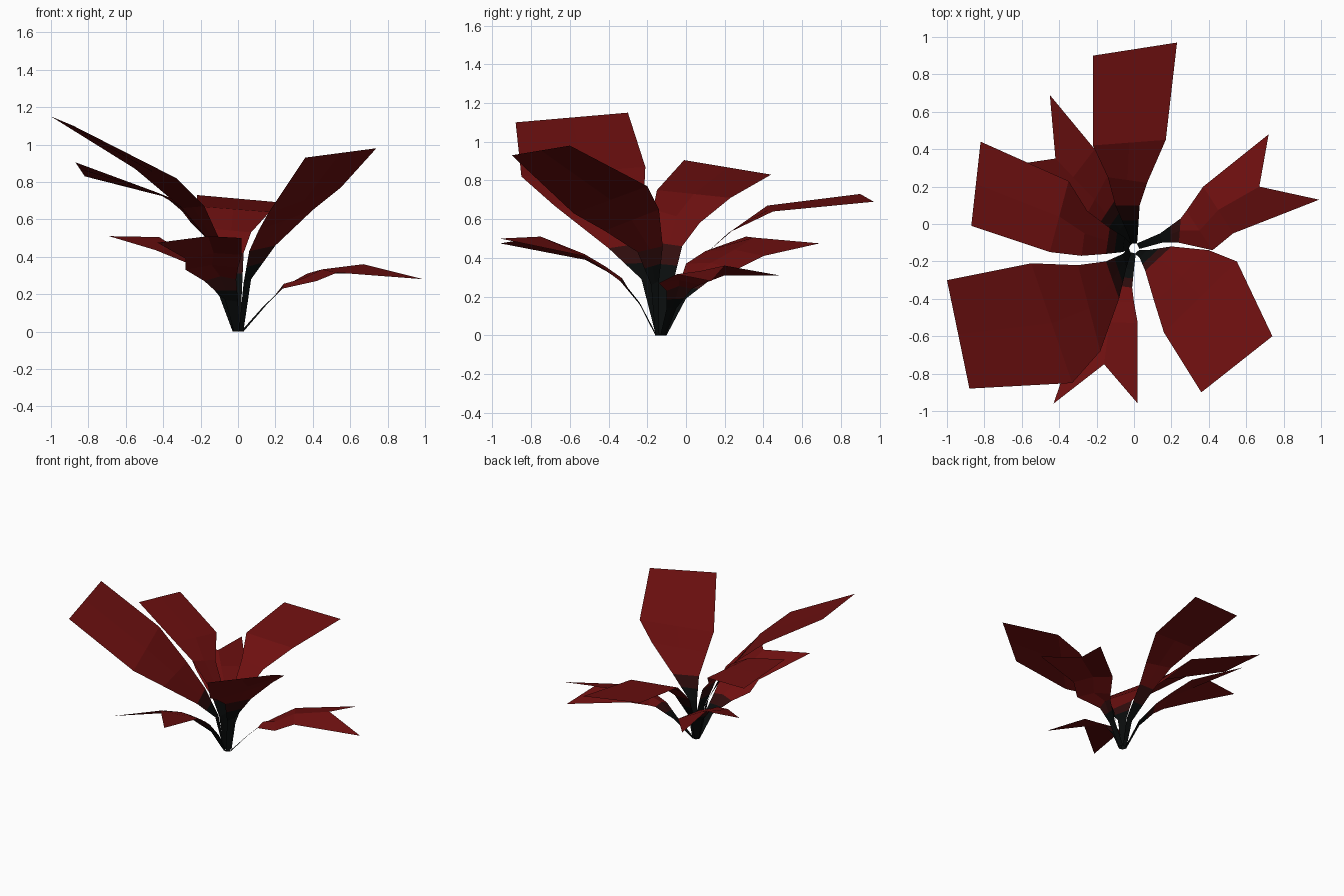
import bpy
import bmesh
from mathutils import Vector

default_cube = bpy.data.objects.get("Cube")
if default_cube:
    bpy.data.objects.remove(default_cube, do_unlink=True)


def make_material(name, colour):
    material = bpy.data.materials.new(name)
    material.use_nodes = True
    material.diffuse_color = colour
    shader = next(n for n in material.node_tree.nodes if n.type == "BSDF_PRINCIPLED")
    shader.inputs["Base Color"].default_value = colour
    shader.inputs["Roughness"].default_value = 0.9
    return material


MATERIALS = [
    make_material("stalk_black", (0.003, 0.004, 0.004, 1)),
    make_material("neck_dark_red", (0.03, 0.004, 0.004, 1)),
    make_material("blade_red", (0.155, 0.005, 0.005, 1)),
]
BLACK, DARK, RED = range(3)
CROWN = Vector((0, -0.13, 0))


def make_leaf(name, rows, notch=None, ridge=0.0):
    """Loft a leaf through (left edge, right edge) rows, from stalk to tip."""
    rows = [(Vector(left), Vector(right)) for left, right in rows]

    # The foot is a narrow edge beside the crown, square to the leaf direction
    outward = (rows[-1][0] + rows[-1][1]) / 2 - CROWN
    outward.z = 0
    outward.normalize()
    side = Vector((-outward.y, outward.x, 0)) * 0.016
    foot = CROWN + outward * 0.025
    rows.insert(0, (foot + side, foot - side))

    # An extra row halfway up the neck marks the change of colour
    rows.insert(2, tuple(a.lerp(b, 0.5) for a, b in zip(rows[1], rows[2])))
    shades = [BLACK, BLACK, DARK] + [RED] * len(rows)

    bm = bmesh.new()
    loops = []
    for i, (left, right) in enumerate(rows):
        middle = (left + right) / 2
        if i > 2:
            middle.z += ridge
        if notch and i == len(rows) - 1:
            middle = Vector(notch)
        loops.append([bm.verts.new(p) for p in (left, middle, right)])
    for i, (low, high) in enumerate(zip(loops, loops[1:])):
        for k in range(2):
            face = bm.faces.new((low[k], low[k + 1], high[k + 1], high[k]))
            face.material_index = shades[i]

    mesh = bpy.data.meshes.new(name)
    bm.to_mesh(mesh)
    bm.free()
    for material in MATERIALS:
        mesh.materials.append(material)
    leaf = bpy.data.objects.new(name, mesh)
    bpy.context.collection.objects.link(leaf)
    return leaf


# Broad leaves with square ends
make_leaf("back_broad_leaf", [
    ((-0.03, -0.06, 0.2), (0.02, -0.06, 0.2)),
    ((-0.1, 0.1, 0.42), (0.03, 0.1, 0.42)),
    ((-0.14, 0.25, 0.55), (0.07, 0.22, 0.53)),
    ((-0.22, 0.42, 0.67), (0.17, 0.45, 0.64)),
    ((-0.22, 0.9, 0.73), (0.23, 0.97, 0.69)),
])
make_leaf("right_broad_leaf", [
    ((-0.06, -0.15, 0.26), (-0.05, -0.07, 0.26)),
    ((-0.15, -0.16, 0.48), (-0.13, -0.02, 0.46)),
    ((-0.28, -0.17, 0.65), (-0.25, 0.07, 0.58)),
    ((-0.45, -0.15, 0.75), (-0.35, 0.23, 0.71)),
    ((-0.87, -0.01, 0.905), (-0.82, 0.44, 0.83)),
])
make_leaf("front_right_broad_leaf", [
    ((-0.04, -0.23, 0.29), (-0.06, -0.16, 0.27)),
    ((-0.08, -0.4, 0.45), (-0.15, -0.2, 0.48)),
    ((-0.18, -0.68, 0.67), (-0.3, -0.22, 0.66)),
    ((-0.33, -0.85, 0.82), (-0.55, -0.21, 0.87)),
    ((-0.88, -0.88, 1.1), (-1.0, -0.3, 1.15)),
])
make_leaf("front_left_broad_leaf", [
    ((0.07, -0.14, 0.28), (0.03, -0.18, 0.26)),
    ((0.2, -0.12, 0.46), (0.06, -0.25, 0.43)),
    ((0.4, -0.14, 0.65), (0.11, -0.42, 0.54)),
    ((0.55, -0.2, 0.77), (0.16, -0.58, 0.63)),
    ((0.74, -0.6, 0.98), (0.36, -0.9, 0.93)),
])

# Low leaves with forked ends
make_leaf("left_forked_leaf", [
    ((0.14, -0.05, 0.14), (0.15, -0.1, 0.14)),
    ((0.25, 0.03, 0.24), (0.24, -0.1, 0.23)),
    ((0.28, 0.07, 0.26), (0.42, -0.14, 0.27)),
    ((0.37, 0.2, 0.31), (0.53, -0.05, 0.315)),
    ((0.72, 0.48, 0.31), (0.99, 0.13, 0.28)),
], notch=(0.67, 0.2, 0.36), ridge=0.02)
make_leaf("front_forked_leaf", [
    ((0.0, -0.24, 0.16), (-0.07, -0.24, 0.17)),
    ((-0.01, -0.34, 0.28), (-0.18, -0.32, 0.27)),
    ((0.0, -0.42, 0.34), (-0.28, -0.41, 0.33)),
    ((0.02, -0.53, 0.41), (-0.28, -0.52, 0.39)),
    ((0.02, -0.96, 0.5), (-0.43, -0.96, 0.475)),
], notch=(-0.16, -0.75, 0.51), ridge=0.02)
make_leaf("back_right_forked_leaf", [
    ((-0.1, -0.06, 0.19), (-0.05, 0.0, 0.19)),
    ((-0.2, -0.02, 0.31), (-0.1, 0.13, 0.29)),
    ((-0.28, 0.0, 0.37), (-0.14, 0.26, 0.34)),
    ((-0.44, 0.1, 0.435), (-0.21, 0.4, 0.41)),
    ((-0.69, 0.31, 0.51), (-0.45, 0.69, 0.475)),
], notch=(-0.42, 0.35, 0.505), ridge=0.02)
